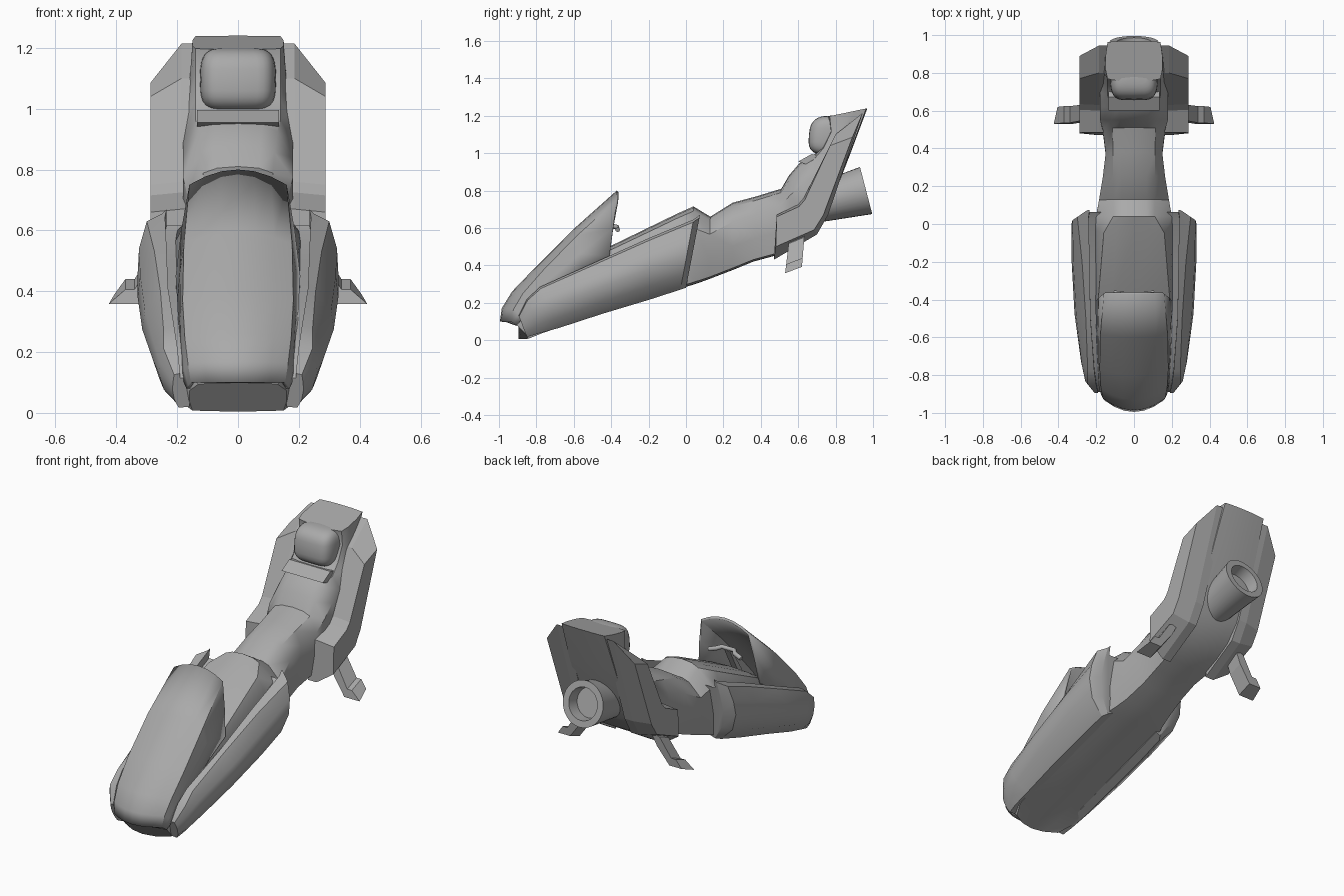
import bpy, bmesh, math
from mathutils import Vector

if "Cube" in bpy.data.objects:
    bpy.data.objects.remove(bpy.data.objects["Cube"])

grey = bpy.data.materials.new("mid_grey")
grey.diffuse_color = (0.4, 0.4, 0.4, 1)
grey.use_nodes = True
grey.node_tree.nodes["Principled BSDF"].inputs["Base Color"].default_value = grey.diffuse_color


def finish(name, bm, angle=30):
    """Turn a bmesh into a shaded object."""
    bmesh.ops.remove_doubles(bm, verts=bm.verts, dist=0.0005)
    bmesh.ops.recalc_face_normals(bm, faces=bm.faces)
    me = bpy.data.meshes.new(name)
    bm.to_mesh(me)
    bm.free()
    me.materials.append(grey)
    ob = bpy.data.objects.new(name, me)
    bpy.context.collection.objects.link(ob)
    bpy.ops.object.select_all(action='DESELECT')
    bpy.context.view_layer.objects.active = ob
    ob.select_set(True)
    if angle:
        bpy.ops.object.shade_smooth_by_angle(angle=math.radians(angle))
    return ob


def loft(name, rings, closed=True, caps=True, angle=30, sides=(1,)):
    """Skin a list of rings; sides=(1, -1) adds a mirrored copy."""
    bm = bmesh.new()
    for s in sides:
        vs = [[bm.verts.new((p[0] * s, p[1], p[2])) for p in r] for r in rings]
        n = len(rings[0])
        for a, b in zip(vs, vs[1:]):
            for i in range(n if closed else n - 1):
                j = (i + 1) % n
                bm.faces.new((a[i], a[j], b[j], b[i]))
        if caps:
            bm.faces.new(vs[0])
            bm.faces.new(vs[-1])
    return finish(name, bm, angle)


def both(half):
    """Complete a half ring that starts and ends on the centre line."""
    return half + [(-x, y, z) for x, y, z in reversed(half[1:-1])]


# Main hull: top point, bottom point, top / middle / bottom half width, bow
hull = [
    (-.985, .10, -.895, .005, .13, .16, .15, 2.5),
    (-.90, .14, -.80, .035, .17, .19, .19, 1),
    (-.60, .38, -.55, .11, .18, .20, .195, 0),
    (-.41, .50, -.35, .175, .19, .205, .20, 0),
    (-.05, .675, 0, .285, .16, .205, .185, 0),
    (.04, .715, .05, .30, .11, .20, .17, 0),
    (.13, .66, .12, .325, .11, .185, .155, 0),
    (.25, .735, .25, .375, .11, .165, .14, 0),
    (.38, .77, .36, .42, .11, .15, .14, 0),
    (.51, .81, .47, .45, .115, .165, .15, 0),
    (.55, .88, .56, .49, .12, .18, .16, 0),
    (.61, .95, .66, .55, .13, .18, .16, 0),
    (.68, .985, .74, .65, .14, .18, .155, 0),
    (.73, 1.04, .81, .82, .14, .17, .15, 0),
    (.77, 1.12, .88, 1.0, .14, .16, .15, 0),
    (.755, 1.195, .97, 1.24, .14, .15, .14, 0)]
rings = []
for yt, zt, yb, zb, wt, wm, wb, bow in hull:
    half = []
    for x, h in ((0, 1), (wt * .6, .985), (wt, .94), (wm, .72), (wm, .35),
                 (wb, .03), (wb * .5, .005), (0, 0)):
        half.append((x, yb + (yt - yb) * h + bow * x * x, zb + (zt - zb) * h))
    rings.append(both(half))
loft("hull", rings, angle=35)

# Front cowl: an open shell over the nose
cowl = [
    (-.995, .10, -.91, .08, .155, .17, 2.5, 0),
    (-.985, .17, -.87, .12, .165, .185, 2.3, .005),
    (-.93, .26, -.81, .18, .175, .19, 1.9, .01),
    (-.80, .395, -.70, .27, .182, .195, 1.0, .025),
    (-.60, .595, -.55, .37, .178, .20, .4, .04),
    (-.37, .80, -.41, .45, .16, .205, 0, .05)]
rings = []
for yt, zt, yl, zl, cx, bx, bow, drop in cowl:
    half = []
    for f in (0, .33, .67, 1):
        x = cx * f
        half.append((x, yt + bow * x * x, zt - drop * f * f))
    yc, zc = half[-1][1:]
    half.append(((cx * .4 + bx * .6), (yc + yl) / 2, (zc + zl) / 2))
    half.append((bx, yl, zl))
    rings.append([(-x, y, z) for x, y, z in reversed(half[1:])] + half)
shell = loft("front_cowl", rings, closed=False, caps=False, angle=28)
mod = shell.modifiers.new("thickness", 'SOLIDIFY')
mod.thickness = .014
mod.offset = -1

# Side fairings with a low inner step and a bevelled rear edge
fairing = [
    (-.895, .13, -.85, .017, .19, .21, .215, .195),
    (-.85, .22, -.79, .035, .20, .245, .26, .205),
    (-.78, .285, -.68, .065, .21, .245, .28, .21),
    (-.50, .41, -.45, .14, .23, .255, .315, .215),
    (-.20, .545, -.20, .215, .235, .275, .33, .215),
    (.04, .645, -.03, .27, .24, .30, .33, .21),
    (.075, .67, 0, .28, .235, .25, .27, .19)]
rings = []
for yt, zt, yb, zb, xi, xr, xm, xb in fairing:
    ring = []
    for x, h in ((.16, .03), (.16, .86), (xi, .86), (xi, 1), (xr, .96),
                 (xm * .85 + xr * .15, .72), (xm, .5),
                 (xm * .7 + xb * .3, .22), (xb, 0)):
        ring.append((x, yb + (yt - yb) * h, zb + (zt - zb) * h))
    rings.append(ring)
loft("side_fairings", rings, angle=28, sides=(1, -1))

# Rear side panels: inner outline, and a smaller outer outline
inner = [(.47, .43), (.485, .67), (.60, .725), (.63, .76), (.80, 1.10),
         (.945, 1.215), (.76, .67), (.70, .565)]
outer = [(.48, .50), (.485, .66), (.605, .715), (.635, .75), (.77, 1.04),
         (.89, 1.085), (.735, .67), (.685, .59)]
rings = [[(.13, y, z) for y, z in inner],
         [(.185, y, z) for y, z in inner],
         [(.288, y, z) for y, z in outer]]
loft("rear_side_panels", rings, angle=0, sides=(1, -1))

# Headrest cushion
bm = bmesh.new()
bmesh.ops.create_uvsphere(bm, u_segments=32, v_segments=16, radius=1)
for v in bm.verts:
    c = [math.copysign(abs(k) ** p, k) for k, p in zip(v.co, (.4, .75, .65))]
    v.co = Vector((c[0] * .125, .765 + c[1] * .108 + c[2] * .01,
                   1.095 + c[2] * .105))
finish("headrest", bm, 50)

# Seat back lip
loft("seat_lip", [[(x, .60, .955), (x, .672, .995), (x, .72, .985), (x, .70, .92)]
                  for x in (-.135, .135)], angle=0)

# Exhaust nozzle with a recessed end
axis = Vector((0, .968, .252))
up = Vector((0, -.252, .968))
end = Vector((0, .963, .80))
rings = []
for d, r in ((-.32, .098), (0, .13), (0, .092), (-.07, .085)):
    rings.append([end + axis * d + Vector((1, 0, 0)) * r * math.cos(a) + up * r * math.sin(a)
                  for a in (math.tau * i / 32 for i in range(32))])
loft("exhaust_nozzle", rings, angle=35)

# Foot pegs: bent arm with a sloped tread
arm = [(.21, .54), (.27, .52), (.34, .41), (.37, .41), (.425, .362), (.325, .362), (.25, .46)]
rings = [[(x, .53 + (z - .362) * .12, z - .004) for x, z in arm],
         [(x - (.02 if x > .4 else 0), .62 + (z - .362) * .08, z + .03) for x, z in arm]]
loft("foot_pegs", rings, angle=0, sides=(1, -1))

# Handlebar
cu = bpy.data.curves.new("handlebar", 'CURVE')
cu.dimensions = '3D'
cu.bevel_depth = .013
cu.bevel_resolution = 2
cu.use_fill_caps = True
path = [(-.105, -.365, .59), (-.06, -.37, .605), (-.04, -.395, .61),
        (.04, -.395, .61), (.06, -.37, .605), (.105, -.365, .59)]
sp = cu.splines.new('POLY')
sp.points.add(len(path) - 1)
for p, co in zip(sp.points, path):
    p.co = (*co, 1)
cu.materials.append(grey)
bpy.context.collection.objects.link(bpy.data.objects.new("handlebar", cu))

# Steering column
loft("steering_column", [[(x, -.40, .605), (x, -.385, .60), (x, -.47, .44), (x, -.50, .45)]
                         for x in (-.018, .018)], angle=0)
